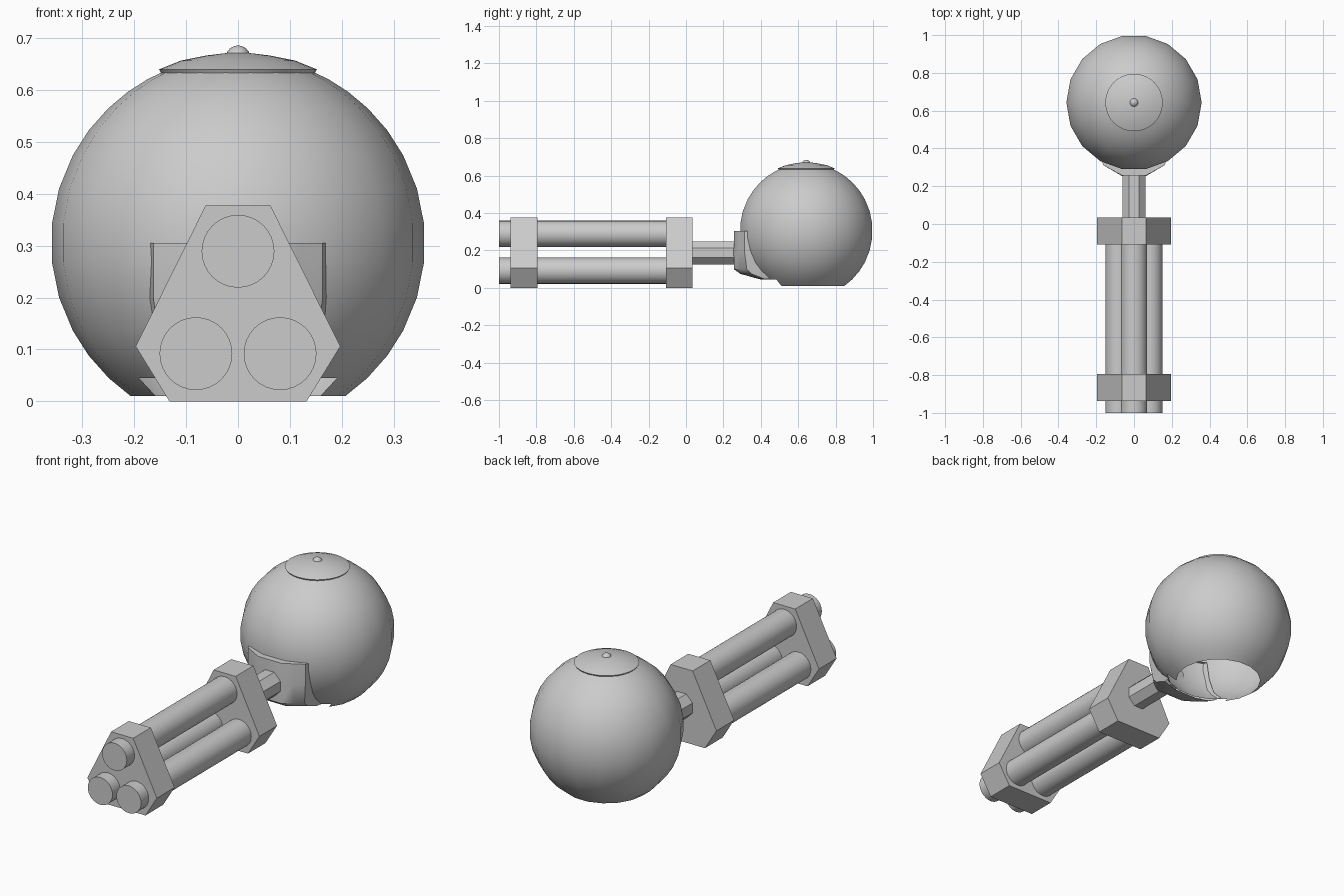
import bpy, bmesh
from math import sin, cos, pi, radians, sqrt

if "Cube" in bpy.data.objects:
    bpy.data.objects.remove(bpy.data.objects["Cube"])

CY, CZ, R = 0.643, 0.305, 0.36   # dome centre and radius


def finish(name, bm, smooth=None):
    bmesh.ops.recalc_face_normals(bm, faces=bm.faces)
    me = bpy.data.meshes.new(name)
    bm.to_mesh(me)
    bm.free()
    ob = bpy.data.objects.new(name, me)
    bpy.context.collection.objects.link(ob)
    if smooth:
        bpy.ops.object.select_all(action='DESELECT')
        bpy.context.view_layer.objects.active = ob
        ob.select_set(True)
        bpy.ops.object.shade_smooth_by_angle(angle=radians(smooth))
    return ob


def prism(name, pts, y0, y1, smooth=None):
    """Extrude an (x, z) outline along y."""
    bm = bmesh.new()
    f = bm.faces.new([bm.verts.new((x, y0, z)) for x, z in pts])
    ext = bmesh.ops.extrude_face_region(bm, geom=[f], use_keep_orig=True)
    for v in ext['geom']:
        if isinstance(v, bmesh.types.BMVert):
            v.co.y = y1
    return finish(name, bm, smooth)


def circle(x, z, r, n, off=0.0):
    return [(x + r * cos(2 * pi * i / n + off), z + r * sin(2 * pi * i / n + off))
            for i in range(n)]


def lathe(name, prof, n, smooth, cap=False, skip=lambda k, i: False):
    """Revolve an (r, z) profile about the dome axis."""
    bm = bmesh.new()
    rows = [[bm.verts.new((r * cos(2 * pi * i / n), CY + r * sin(2 * pi * i / n), z))
             for i in range(n)] for r, z in prof]
    for k in range(len(rows) - 1):
        for i in range(n):
            if not skip(k, i):
                j = (i + 1) % n
                bm.faces.new((rows[k][i], rows[k][j], rows[k + 1][j], rows[k + 1][i]))
    if cap:
        bm.faces.new(rows[-1])
    return finish(name, bm, smooth)


# Two clamp blocks with a tapered six-sided outline
block = [(-0.0625, 0.377), (-0.197, 0.106), (-0.132, 0),
         (0.132, 0), (0.197, 0.106), (0.0625, 0.377)]
prism("front_clamp", block, -0.938, -0.795)
prism("rear_clamp", block, -0.108, 0.035)

# Three long tubes
for name, x, z in (("top_tube", 0, 0.289), ("left_tube", -0.081, 0.092),
                   ("right_tube", 0.081, 0.092)):
    prism(name, circle(x, z, 0.07, 32), -1.0, -0.05, 35)

# Connecting shaft
prism("shaft", circle(0, 0.187, 0.067, 8, pi / 8), 0.0, 0.31)

# Open-bottomed dome, notched at the lower front
lat = [-55, -46.2, -37, -28, -17, -6, 6, 17, 28, 37, 46, 54, 61, 67]
lathe("dome", [(R * cos(radians(a)), CZ + R * sin(radians(a))) for a in lat],
      18, 40, skip=lambda k, i: k == 0 and 11 <= i <= 15)

# Lid and knob on top of the dome
lathe("lid", [(0.142, 0.622), (0.152, 0.639), (0.11, 0.656), (0.06, 0.666), (0.01, 0.672)],
      32, 30, cap=True)
lathe("knob", [(0.023, 0.66)] + [(0.024 * cos(radians(a)), 0.661 + 0.024 * sin(radians(a)))
                                 for a in (10, 30, 50, 70, 85)], 16, 50, cap=True)

# Socket bulging from the dome front: rows of (z, half width, corner y, front y)
bm = bmesh.new()
rows = []
for z, w, yc, yf in ((0.305, 0.163, 0.34, 0.335), (0.305, 0.163, 0.312, 0.258),
                     (0.2, 0.163, 0.312, 0.255), (0.1, 0.15, 0.325, 0.256),
                     (0.075, 0.15, 0.35, 0.29), (0.047, 0.15, 0.42, 0.39)):
    we = w + 0.012
    ys = CY - sqrt((R - 0.005) ** 2 - (z - CZ) ** 2 - we ** 2) + 0.015
    half = [(we, max(ys, yc)), (w, yc), (0.115, yc * 0.5 + yf * 0.5), (0.065, yf)]
    pts = half + [(-x, y) for x, y in reversed(half)]
    rows.append([bm.verts.new((x, y, z)) for x, y in pts])
for a, b in zip(rows, rows[1:]):
    for i in range(len(a) - 1):
        bm.faces.new((a[i], a[i + 1], b[i + 1], b[i]))
bmesh.ops.remove_doubles(bm, verts=bm.verts, dist=0.0005)
finish("socket", bm, 40)
